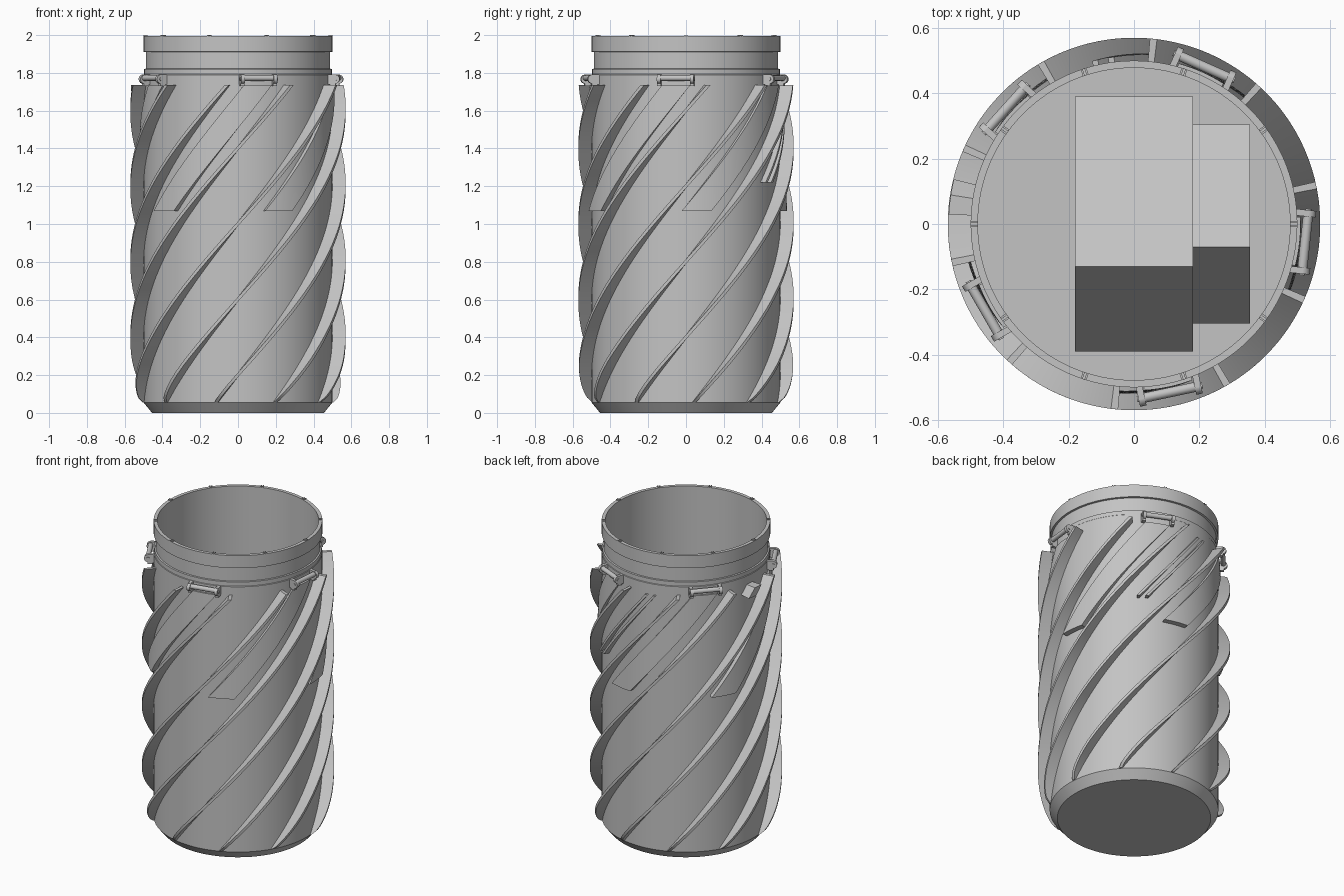
import bpy
import bmesh
import math
from mathutils import Matrix, Vector

cube = bpy.data.objects.get("Cube")
if cube:
    bpy.data.objects.remove(cube, do_unlink=True)

grey = bpy.data.materials.new("light_grey_metal")
grey.use_nodes = True
COLOUR = (0.55, 0.55, 0.55, 1)
grey.diffuse_color = COLOUR
grey.node_tree.nodes["Principled BSDF"].inputs["Base Color"].default_value = COLOUR

FIN_TOP = 1.735
TWIST = math.radians(90)  # turn per unit of height


def finish(name, bm, smooth=True):
    bmesh.ops.recalc_face_normals(bm, faces=bm.faces)
    mesh = bpy.data.meshes.new(name)
    bm.to_mesh(mesh)
    bm.free()
    mesh.materials.append(grey)
    obj = bpy.data.objects.new(name, mesh)
    bpy.context.collection.objects.link(obj)
    if smooth:
        bpy.ops.object.select_all(action="DESELECT")
        obj.select_set(True)
        bpy.context.view_layer.objects.active = obj
        bpy.ops.object.shade_smooth_by_angle(angle=math.radians(30))
    return obj


def polar(r, a, z):
    return (r * math.cos(a), r * math.sin(a), z)


def lathe(name, profile, segments=120):
    bm = bmesh.new()
    verts = [bm.verts.new((r, 0, z)) for r, z in profile]
    edges = [bm.edges.new(pair) for pair in zip(verts, verts[1:])]
    bmesh.ops.spin(bm, geom=verts + edges, axis=(0, 0, 1), cent=(0, 0, 0),
                   steps=segments, angle=math.tau)
    bmesh.ops.remove_doubles(bm, verts=bm.verts, dist=1e-5)
    return finish(name, bm)


def helical_strip(name, top_angle, width, z0, z1, outer, columns=1, steps=40):
    """Closed strip that climbs the body; outer(z) gives its outer radius."""
    bm = bmesh.new()
    rings = []
    for i in range(steps + 1):
        z = z0 + (z1 - z0) * i / steps
        mid = math.radians(top_angle) + TWIST * (z - FIN_TOP)
        angles = [mid + math.radians(width) * (c / columns - 0.5)
                  for c in range(columns + 1)]
        ring = [polar(outer(z), a, z) for a in angles]
        ring += [polar(0.49, a, z) for a in reversed(angles)]
        rings.append([bm.verts.new(p) for p in ring])
    n = len(rings[0])
    for low, high in zip(rings, rings[1:]):
        for k in range(n):
            bm.faces.new((low[k], low[(k + 1) % n], high[(k + 1) % n], high[k]))
    bm.faces.new(rings[0])
    bm.faces.new(rings[-1])
    return finish(name, bm)


def add_box(bm, size, matrix):
    bmesh.ops.create_cube(bm, size=1, matrix=matrix @ Matrix.Diagonal((*size, 1)))


def add_rod(bm, radius, length, matrix, segments=20):
    bmesh.ops.create_cone(bm, cap_ends=True, segments=segments, radius1=radius,
                          radius2=radius, depth=length, matrix=matrix)


def fin_radius(z):
    t = max(0, (0.3 - z) / 0.245)
    return 0.5 + 0.07 * math.sqrt(max(0, 1 - t * t))


# Open canister with chamfered base, recessed neck and rim
lathe("canister_body", [
    (0, 0), (0.455, 0), (0.5, 0.055), (0.5, 1.79), (0.497, 1.793),
    (0.497, 1.82), (0.488, 1.822), (0.488, 1.91), (0.5, 1.912),
    (0.5, 1.994), (0.478, 1.994), (0.478, 0.06), (0, 0.06)])

# Ten twisted fins, rounded in at the foot
for i in range(10):
    helical_strip(f"spiral_fin_{i + 1}", 12 + 36 * i, 2.2, 0.056, FIN_TOP,
                  fin_radius, steps=70)

# Five twisted panels in every second gap
for i in range(5):
    helical_strip(f"spiral_panel_{i + 1}", -6 + 72 * i, 17, 1.07, FIN_TOP,
                  lambda z: 0.535 - 0.025 * (z - 1.07) / 0.665, columns=8)

# Twin rail and stop block on the back
for i, offset in enumerate((-2.8, 2.8)):
    helical_strip(f"back_rail_{i + 1}", 102 + offset, 2, 1.22, 1.72,
                  lambda z: 0.535 - 0.02 * (z - 1.22) / 0.5, steps=30)
helical_strip("stop_block", 174, 6, 1.68, FIN_TOP, lambda z: 0.568,
              columns=3, steps=4)

# Hinge lugs: two rounded ears joined by a bar
for i in range(5):
    bm = bmesh.new()
    place = Matrix.Rotation(math.radians(-6 + 72 * i), 4, "Z")
    across = Matrix.Rotation(math.pi / 2, 4, "X")
    for side in (-1, 1):
        y = 0.088 * side
        add_box(bm, (0.05, 0.02, 0.055), place @ Matrix.Translation((0.505, y, 1.765)))
        add_box(bm, (0.03, 0.02, 0.03), place @ Matrix.Translation((0.515, y, 1.745)))
        add_rod(bm, 0.024, 0.02, place @ Matrix.Translation((0.527, y, 1.767)) @ across)
        add_rod(bm, 0.009, 0.028, place @ Matrix.Translation((0.527, y, 1.767)) @ across)
    add_rod(bm, 0.015, 0.17, place @ Matrix.Translation((0.527, 0, 1.773)) @ across)
    finish(f"hinge_lug_{i + 1}", bm)

# Small ridges on the rim
bm = bmesh.new()
for i in range(10):
    turn = Matrix.Rotation(math.radians(36 * i), 4, "Z")
    for side in (-1, 1):
        add_box(bm, (0.022, 0.006, 0.012),
                turn @ Matrix.Translation((0.489, 0.006 * side, 1.994)))
finish("rim_ridges", bm, smooth=False)

# Tilted crates inside
tilt = Matrix.Rotation(math.radians(-30), 4, "X")
for name, x, size in (("large_crate", 0, (0.36, 0.6, 0.52)),
                      ("small_crate", 0.2675, (0.175, 0.433, 0.47))):
    bm = bmesh.new()
    add_box(bm, size, Matrix.Translation((x, 0, 0.6)) @ tilt)
    finish(name, bm, smooth=False)
